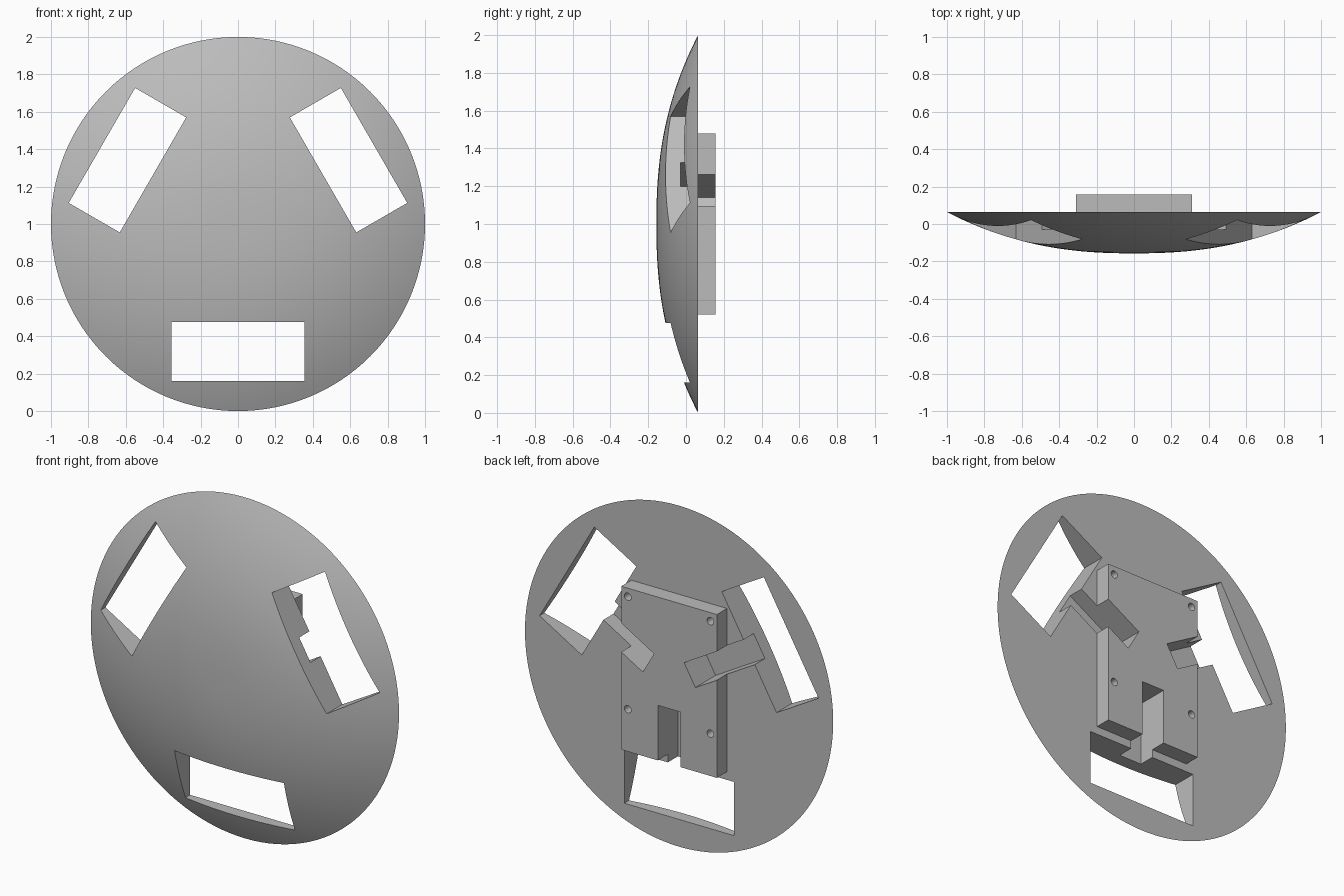
import bpy, bmesh, math
from mathutils import Matrix, Vector

cube = bpy.data.objects.get("Cube")
if cube:
    bpy.data.objects.remove(cube)

CENTRE = Vector((0, 0, 1))
FRONT, RIM, BACK = -0.157, 0.064, 0.157     # depths along y

grey = bpy.data.materials.new("light_grey")
grey.use_nodes = True
grey.diffuse_color = (0.5, 0.5, 0.5, 1)
grey.node_tree.nodes["Principled BSDF"].inputs["Base Color"].default_value = (0.5, 0.5, 0.5, 1)


def finish(bm, name):
    bmesh.ops.recalc_face_normals(bm, faces=bm.faces)
    mesh = bpy.data.meshes.new(name)
    bm.to_mesh(mesh)
    bm.free()
    mesh.materials.append(grey)
    obj = bpy.data.objects.new(name, mesh)
    bpy.context.collection.objects.link(obj)
    return obj


def box(name, low, high, turn=0):
    """Box given relative to the disc centre, turned about the disc axis."""
    low, high = Vector(low), Vector(high)
    bm = bmesh.new()
    bmesh.ops.create_cube(bm, size=1, matrix=Matrix.Translation(CENTRE)
                          @ Matrix.Rotation(turn, 4, 'Y')
                          @ Matrix.Translation((low + high) / 2)
                          @ Matrix.Diagonal((*(high - low), 1)))
    return finish(bm, name)


def combine(body, tool, operation):
    mod = body.modifiers.new(operation.title(), 'BOOLEAN')
    mod.operation, mod.solver, mod.object = operation, 'EXACT', tool
    bpy.context.view_layer.objects.active = body
    bpy.ops.object.modifier_apply(modifier=mod.name)
    bpy.data.objects.remove(tool)


# Domed disc: a shallow curve spun round the y axis, closed by a flat back
bm = bmesh.new()
rings = 32
curve = [bm.verts.new((i / rings, FRONT + (RIM - FRONT) * (i / rings) ** 2.35, 1))
         for i in range(rings + 1)]
edges = [bm.edges.new(pair) for pair in zip(curve, curve[1:])]
bmesh.ops.spin(bm, geom=curve + edges, cent=CENTRE, axis=(0, 1, 0),
               angle=math.tau, steps=128)
bmesh.ops.remove_doubles(bm, verts=bm.verts, dist=1e-4)
bmesh.ops.holes_fill(bm, edges=[e for e in bm.edges if e.is_boundary])
disc = finish(bm, "domed_disc")

# Mounting plate on the back
combine(disc, box("mounting_plate", (-0.31, 0.03, -0.478), (0.31, BACK, 0.48)), 'UNION')

# Three windows, each with a channel running inwards across the plate
for k in range(3):
    turn = k * math.tau / 3
    combine(disc, box("window_cutter", (-0.355, -0.4, -0.84), (0.355, 0.4, -0.525), turn), 'DIFFERENCE')
    combine(disc, box("channel_cutter", (-0.073, -0.03, -0.6), (0.073, 0.4, -0.155), turn), 'DIFFERENCE')

# Screw holes in the plate
for x in (-0.268, 0.268):
    for z in (0.77, 1.43):
        bm = bmesh.new()
        bmesh.ops.create_cone(bm, cap_ends=True, segments=24, radius1=0.022, radius2=0.022,
                              depth=0.2, matrix=Matrix.Translation((x, BACK, z))
                              @ Matrix.Rotation(math.pi / 2, 4, 'X'))
        combine(disc, finish(bm, "screw_hole_cutter"), 'DIFFERENCE')

# Smooth dome with crisp cut edges
bpy.ops.object.select_all(action='DESELECT')
disc.select_set(True)
bpy.context.view_layer.objects.active = disc
bpy.ops.object.shade_smooth_by_angle(angle=math.radians(25))
